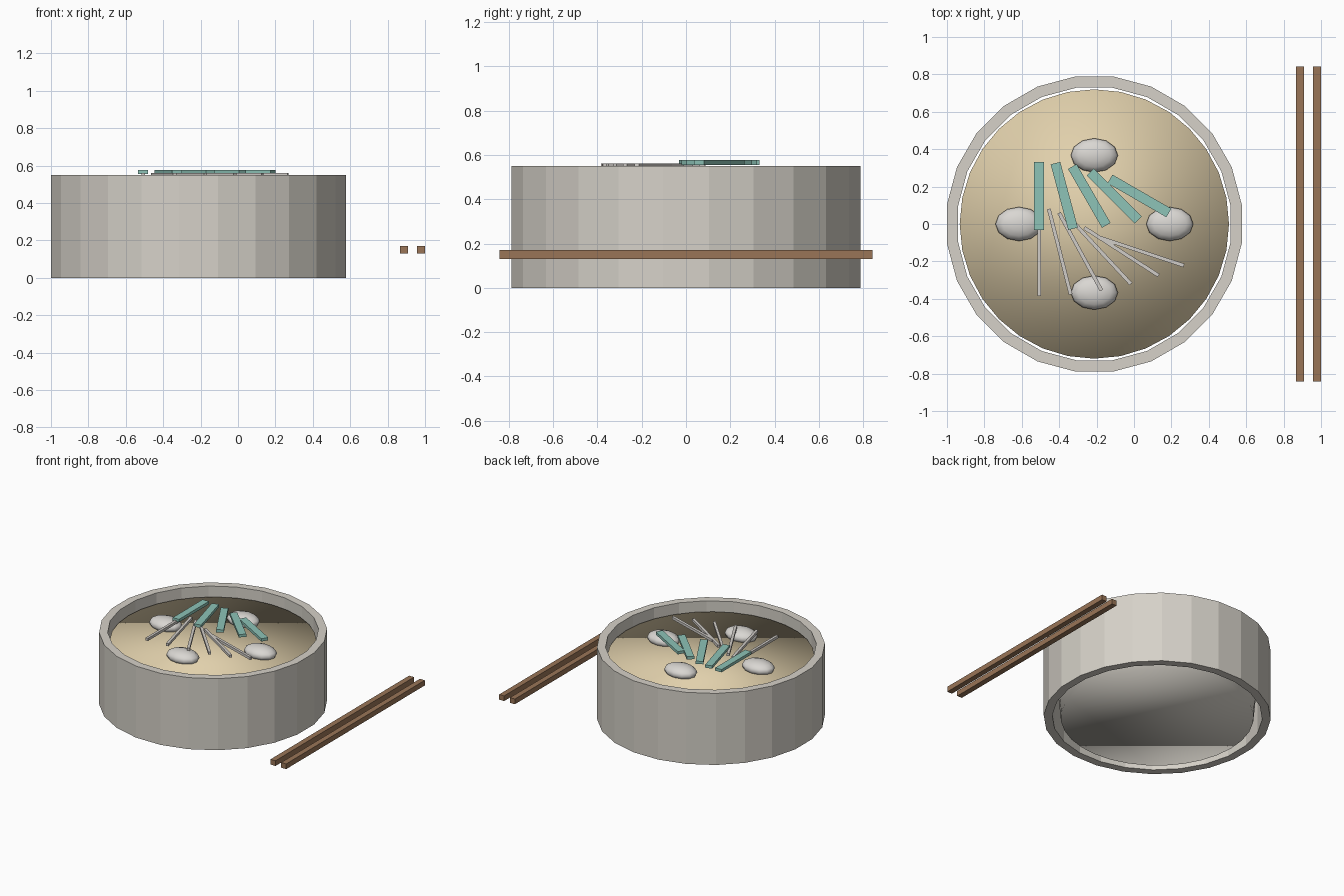
import bpy, bmesh, math
from mathutils import Matrix

if "Cube" in bpy.data.objects:
    bpy.data.objects.remove(bpy.data.objects["Cube"])

CX = -0.212  # bowl centre


def material(name, rgb):
    m = bpy.data.materials.new(name)
    m.diffuse_color = (*rgb, 1)
    m.use_nodes = True
    m.node_tree.nodes["Principled BSDF"].inputs["Base Color"].default_value = m.diffuse_color
    return m


STONE = material("warm_grey", (0.67, 0.64, 0.58))
BROTH = material("tan_broth", (0.75, 0.63, 0.41))
EGG = material("egg_white", (0.70, 0.68, 0.65))
NOODLE = material("pale_grey", (0.64, 0.61, 0.58))
GREEN = material("soft_green", (0.266, 0.546, 0.474))
WOOD = material("brown_wood", (0.32, 0.178, 0.095))


def make(name, bm, mats, smooth=False):
    bmesh.ops.recalc_face_normals(bm, faces=bm.faces)
    me = bpy.data.meshes.new(name)
    for f in bm.faces:
        f.smooth = smooth
    bm.to_mesh(me)
    bm.free()
    ob = bpy.data.objects.new(name, me)
    for m in mats:
        me.materials.append(m)
    bpy.context.collection.objects.link(ob)
    return ob


def box(name, centre, size, mat, angle=0.0):
    bm = bmesh.new()
    bmesh.ops.create_cube(bm, size=1)
    bm.transform(Matrix.Translation(centre) @ Matrix.Rotation(angle, 4, 'Z')
                 @ Matrix.Diagonal((*size, 1)))
    return make(name, bm, [mat])


# Bowl wall: square profile swept round 24 flat sides
N = 24
bm = bmesh.new()
rings = []
for i in range(N):
    a = 2 * math.pi * (i + 0.5) / N
    rings.append([bm.verts.new((CX + r * math.cos(a), r * math.sin(a), z))
                  for r, z in ((0.795, 0), (0.795, 0.55), (0.735, 0.55), (0.735, 0))])
for i in range(N):
    p, q = rings[i], rings[(i + 1) % N]
    for k in range(4):
        bm.faces.new((p[k], q[k], q[(k + 1) % 4], p[(k + 1) % 4]))
make("bowl_wall", bm, [STONE])

# Tapered filling: soft-shaded, broth on the top face only
TOP = 0.473
bm = bmesh.new()
bmesh.ops.create_cone(bm, cap_ends=True, segments=32, radius1=0.675, radius2=0.72,
                      depth=TOP, matrix=Matrix.Translation((CX, 0, TOP / 2)))
bm.normal_update()
for f in bm.faces:
    f.material_index = 1 if f.normal.z > 0.9 else 0
make("broth_filling", bm, [STONE, BROTH], smooth=True)

# Four flattened eggs
for i, (dx, dy) in enumerate(((0.403, 0), (0, 0.367), (-0.403, 0), (0, -0.367))):
    bm = bmesh.new()
    bmesh.ops.create_uvsphere(bm, u_segments=12, v_segments=8, radius=1)
    bm.transform(Matrix.Translation((CX + dx, dy, 0.495)) @ Matrix.Diagonal((0.126, 0.091, 0.05, 1)))
    make(f"egg_{i + 1}", bm, [EGG], smooth=True)

# Fan of green strips
for i in range(5):
    box(f"green_strip_{i + 1}", (-0.507 + 0.134 * i, 0.15, 0.565), (0.053, 0.363, 0.022),
        GREEN, math.radians(15 * i))

# Fan of thin noodles
for i in range(6):
    box(f"noodle_{i + 1}", (-0.507 + 0.11 * i, -0.148, 0.55), (0.02, 0.472, 0.02),
        NOODLE, 0.25 * i)

# Pair of chopsticks beside the bowl
for i, x in enumerate((0.887, 0.978)):
    box(f"chopstick_{i + 1}", (x, 0, 0.15), (0.042, 1.684, 0.04), WOOD)
